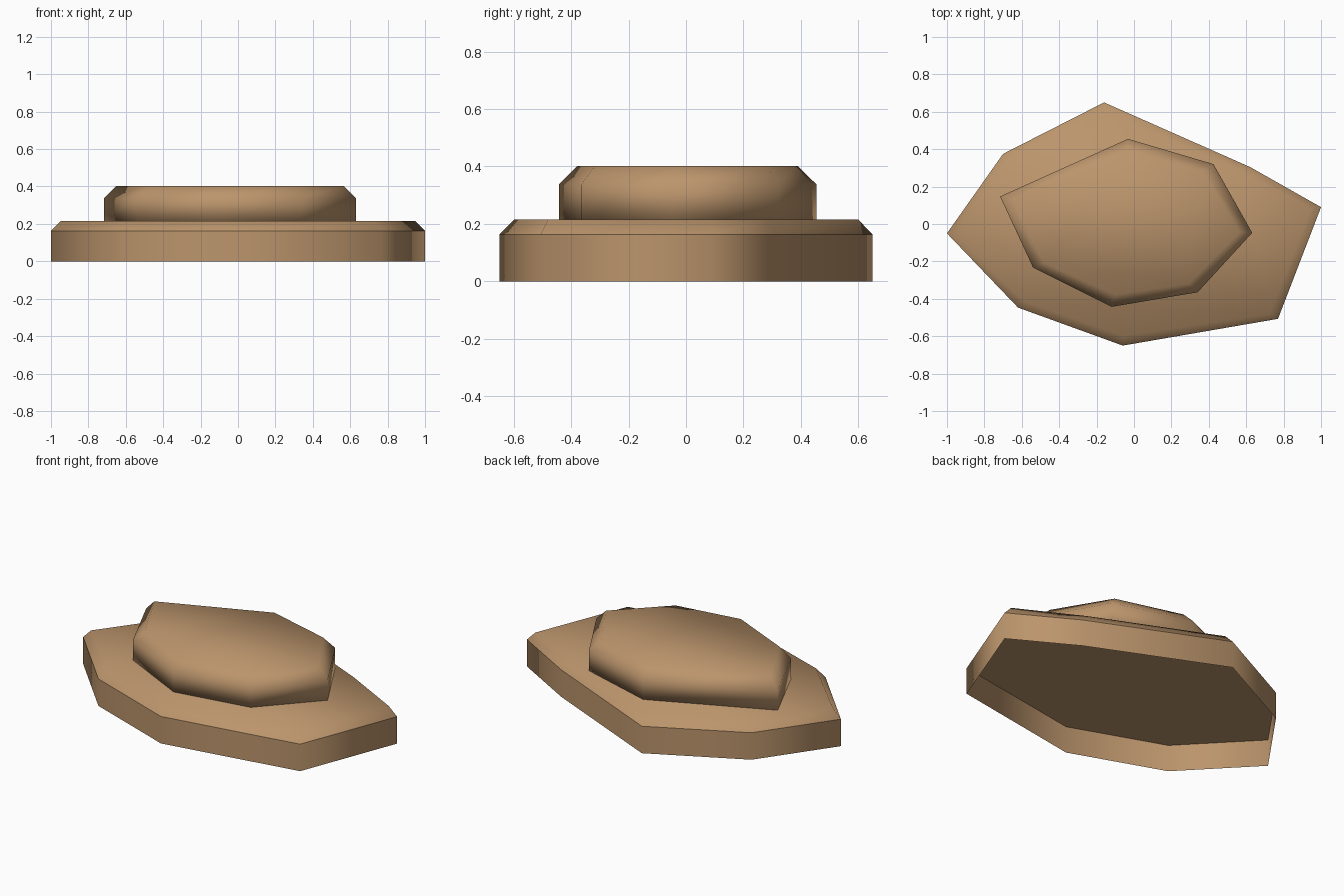
import bpy, bmesh, math
from mathutils import Vector

if "Cube" in bpy.data.objects:
    bpy.data.objects.remove(bpy.data.objects["Cube"])

tan = bpy.data.materials.new("sandy_brown")
tan.diffuse_color = (0.50, 0.30, 0.15, 1)
tan.use_nodes = True
tan.node_tree.nodes["Principled BSDF"].inputs["Base Color"].default_value = tan.diffuse_color


def slab(name, outline, z0, z1, z2, inset, hollow):
    """Irregular stone slab: straight sides, then a chamfer pulled in towards the middle.
    A hollow slab is open underneath, with its underside at the rim height z1."""
    bm = bmesh.new()
    pts = [Vector(p) for p in outline]
    mid = sum(pts, Vector((0, 0))) / len(pts)
    inner = [p - (p - mid).normalized() * inset for p in pts]
    rings = [[bm.verts.new((p.x, p.y, z)) for p in ring]
             for ring, z in ((pts, z0), (pts, z1), (inner, z2))]
    n = len(pts)
    for a, b in zip(rings, rings[1:]):
        for i in range(n):
            j = (i + 1) % n
            bm.faces.new((a[i], a[j], b[j], b[i]))
    bm.faces.new(rings[-1])
    bm.faces.new(rings[1 if hollow else 0][::-1])
    for f in bm.faces:
        f.smooth = True
    # Sharp corners, plus the rim line where the hollow slab's underside meets the sides
    for e in bm.edges:
        e.smooth = len(e.link_faces) == 2 and e.calc_face_angle() < math.radians(50)
    me = bpy.data.meshes.new(name)
    bm.to_mesh(me)
    bm.free()
    me.materials.append(tan)
    ob = bpy.data.objects.new(name, me)
    bpy.context.collection.objects.link(ob)
    return ob


# Wide lower slab, open underneath
slab("lower_slab",
     [(-1, -0.05), (-0.62, -0.447), (-0.06, -0.65), (0.77, -0.507),
      (1, 0.09), (0.62, 0.305), (-0.16, 0.65), (-0.70, 0.375)],
     0, 0.163, 0.216, 0.052, True)

# Smaller slab resting on top
slab("upper_slab",
     [(-0.716, 0.147), (-0.54, -0.232), (-0.12, -0.443), (0.34, -0.365),
      (0.632, -0.047), (0.425, 0.32), (-0.032, 0.455)],
     0.216, 0.337, 0.402, 0.067, False)
